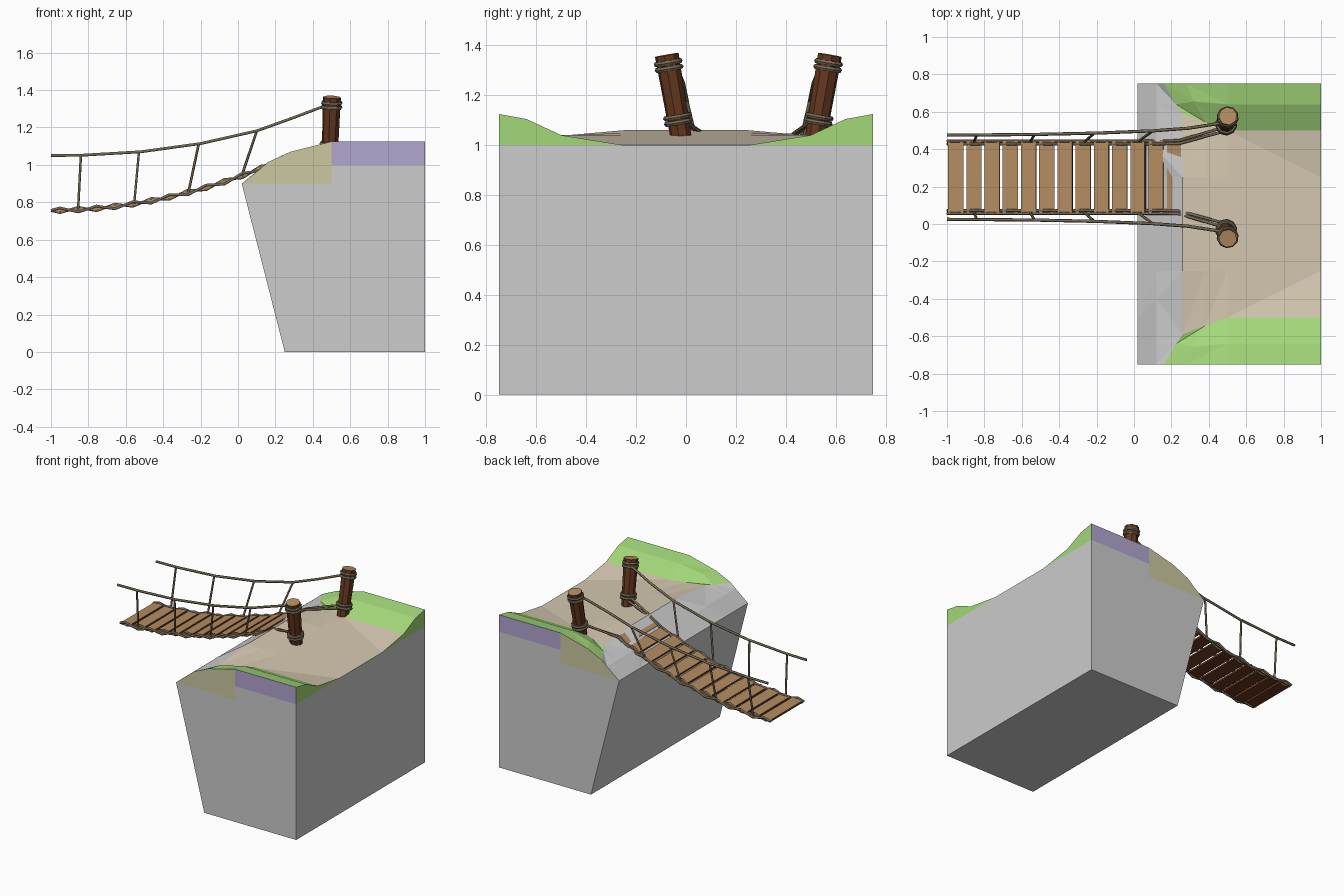
import bpy, bmesh, math
from mathutils import Vector, Matrix

if "Cube" in bpy.data.objects:
    bpy.data.objects.remove(bpy.data.objects["Cube"])

def mat(name, r, g, b):
    m = bpy.data.materials.new(name)
    lin = [((c / 255 + 0.055) / 1.055) ** 2.4 for c in (r, g, b)]
    m.diffuse_color = (*lin, 1)
    m.use_nodes = True
    m.node_tree.nodes["Principled BSDF"].inputs["Base Color"].default_value = m.diffuse_color
    return m

STONE = mat("stone grey", 204, 204, 204)
GRASS = mat("grass green", 163, 216, 121)
PATH = mat("path tan", 215, 202, 178)
OLIVE = mat("olive side", 204, 201, 160)
PURPLE = mat("purple side", 178, 166, 208)
WOOD = mat("plank wood", 180, 140, 97)
BARK = mat("dark wood", 102, 56, 31)
ROPE = mat("rope", 116, 106, 84)
CY = 0.25          # centre line of the bridge

def finish(name, bm, mats):
    me = bpy.data.meshes.new(name)
    bm.to_mesh(me)
    bm.free()
    for m in mats:
        me.materials.append(m)
    ob = bpy.data.objects.new(name, me)
    bpy.context.collection.objects.link(ob)
    return ob

# cliff: rows of the top surface for the y > 0 half, from outer edge inward
rows = [
    [(.02, .75, .9), (.12, .75, .98), (.16, .75, 1.015), (.28, .75, 1.07), (.5, .75, 1.125), (1, .75, 1.125)],
    [(.02, .64, .9), (.12, .64, .98), (.225, .64, 1.02), (.32, .655, 1.07), (.5, .64, 1.105), (1, .64, 1.105)],
    [(.02, .5, .9), (.12, .4, .982), (.26, .59, 1.03), (.38, .545, 1.035), (.5, .5, 1.04), (1, .5, 1.04)],
    [(.02, .25, .9), (.12, .25, .967), (.26, .25, 1.06), (.38, .25, 1.05), (.5, .25, 1.04), (1, .25, 1.0)],
]
bm = bmesh.new()

def face(pts, idx, s=1):
    vs = [bm.verts.new((x, y * s, z)) for x, y, z in pts]
    f = bm.faces.new(vs if s > 0 else vs[::-1])
    f.material_index = idx

for s in (1, -1):
    # top surface: stone lip, grass banks, path slopes
    for r in range(3):
        for c in range(5):
            a, b = rows[r][c], rows[r][c + 1]
            d, e = rows[r + 1][c], rows[r + 1][c + 1]
            idx = 0 if c < 2 else (1 if r < 2 else 2)
            face([a, d, e], idx, s)
            face([a, e, b], idx, s)
    # coloured bands and stone on the side
    top = rows[0]
    face([(.5, .75, .9), (.02, .75, .9)] + top[1:5], 3, s)
    face([(.5, .75, 1), top[4], top[5], (1, .75, 1)], 4, s)
    face([(.25, .75, 0), (.02, .75, .9), (.5, .75, .9), (.5, .75, 1), (1, .75, 1), (1, .75, 0)], 0, s)
    # grass on the right end
    face([(1, .75, 1)] + [rows[r][5] for r in range(4)], 1, s)
# middle strip of lip and path
for c in range(5):
    a, b = rows[3][c], rows[3][c + 1]
    face([a, (a[0], -.25, a[2]), (b[0], -.25, b[2]), b], 0 if c < 2 else 2)
# right, left and bottom stone faces
face([(1, -.75, 0), (1, .75, 0), (1, .75, 1), (1, .25, 1), (1, -.25, 1), (1, -.75, 1)], 0)
face([(.25, .75, 0), (.25, -.75, 0), (.02, -.75, .9), (.02, .75, .9)], 0)
face([(.25, -.75, 0), (.25, .75, 0), (1, .75, 0), (1, -.75, 0)], 0)
bmesh.ops.remove_doubles(bm, verts=bm.verts, dist=1e-4)
bmesh.ops.recalc_face_normals(bm, faces=bm.faces)
finish("cliff", bm, [STONE, GRASS, PATH, OLIVE, PURPLE])

def deck(x):
    return .757 + .178 * (x + 1) ** 2

# planks following the sagging deck, dark underneath
bm = bmesh.new()
STEP, N = .0975, 13
for i in range(N):
    x = -.953 + i * STEP
    tilt = -math.atan(.356 * (x + 1)) + (.05 if i % 2 else -.05)
    M = Matrix.Translation((x, CY, deck(x))) @ Matrix.Rotation(tilt, 4, 'Y') @ Matrix.Diagonal((.082, .385, .016, 1))
    bmesh.ops.create_cube(bm, size=1, matrix=M)
bm.normal_update()
for f in bm.faces:
    f.material_index = 0 if f.normal.z > .6 or abs(f.normal.y) > .6 else 1
finish("planks", bm, [WOOD, BARK])

def tube(name, pts, r, m):
    cu = bpy.data.curves.new(name, 'CURVE')
    cu.dimensions = '3D'
    cu.bevel_depth = r
    cu.bevel_resolution = 1
    cu.use_fill_caps = True
    sp = cu.splines.new('POLY')
    sp.points.add(len(pts) - 1)
    for p, q in zip(sp.points, pts):
        p.co = (*q, 1)
    cu.materials.append(m)
    ob = bpy.data.objects.new(name, cu)
    bpy.context.collection.objects.link(ob)

rail = [(-1, .225, 1.05), (-.83, .226, 1.052), (-.52, .229, 1.07), (-.2, .236, 1.114),
        (.1, .248, 1.182), (.29, .262, 1.25), (.47, .29, 1.318)]
hangers = [(-.84, 1.05, -.855), (-.53, 1.068, -.555), (-.21, 1.112, -.265), (.1, 1.18, .02)]

for s, side in ((-1, "front"), (1, "back")):
    def at(x, off, z):
        return (x, CY + s * off, z)
    # handrail and its hanging ropes
    tube(f"{side}_handrail", [at(*p) for p in rail], .0085, ROPE)
    for i, (xt, zt, xb) in enumerate(hangers):
        off = .227 + .02 * ((xt + 1) / 1.1) ** 2
        tube(f"{side}_hanger_{i}", [at(xt, off, zt), at(xb, .19, deck(xb))], .007, ROPE)
    # two deck ropes weaving over and under the planks, then tied to the post
    for k, sign in enumerate((-1, 1)):
        pts = []
        for i in range(2 * N - 1):
            x = -1 + i * STEP / 2
            wave = math.sin(math.pi * (x + 1) / STEP) * .013 * sign
            pts.append(at(x, .178 + .016 * k, deck(x) + wave))
        pts += [at(.24, .18 + .016 * k, 1.045), at(.48, .245 + .022 * k, 1.09 + .02 * k)]
        tube(f"{side}_deck_rope_{k}", pts, .008, ROPE)

    # leaning octagonal post with a pale cut top
    lo, hi = Vector(at(.488, .261, .98)), Vector(at(.502, .327, 1.362))
    axis = hi - lo
    rot = axis.to_track_quat('Z', 'Y').to_matrix().to_4x4()
    bm = bmesh.new()
    bmesh.ops.create_cone(bm, cap_ends=True, segments=8, radius1=.042, radius2=.049, depth=axis.length,
                          matrix=Matrix.Translation((lo + hi) / 2) @ rot @ Matrix.Rotation(math.pi / 8, 4, 'Z'))
    bm.normal_update()
    for f in bm.faces:
        f.material_index = 1 if f.normal.z > .7 else 0
    finish(f"{side}_post", bm, [BARK, WOOD])

    # rope windings round the post
    for i, z in enumerate((1.092, 1.114, 1.308, 1.331)):
        p = lo + axis * ((z - lo.z) / axis.z)
        bpy.ops.mesh.primitive_torus_add(major_segments=10, minor_segments=6, major_radius=.048,
                                         minor_radius=.011, location=p, rotation=rot.to_euler())
        ring = bpy.context.object
        ring.name = f"{side}_winding_{i}"
        ring.data.materials.append(ROPE)
